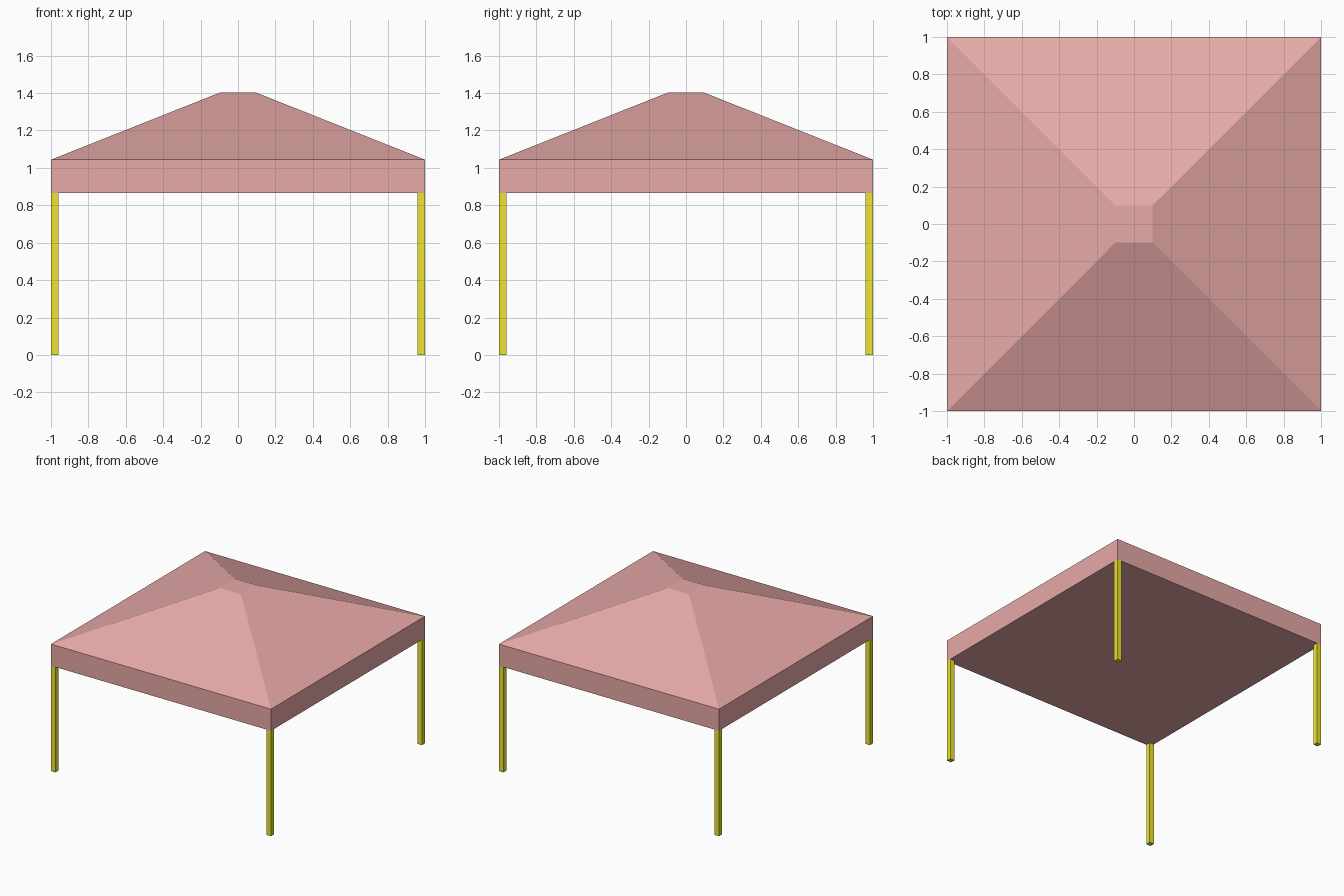
import bpy, bmesh

if "Cube" in bpy.data.objects:
    bpy.data.objects.remove(bpy.data.objects["Cube"])

EAVE_LOW, EAVE_TOP, PEAK = 0.866, 1.044, 1.402
LEG = 0.04


def material(name, color):
    mat = bpy.data.materials.new(name)
    mat.diffuse_color = color
    mat.use_nodes = True
    mat.node_tree.nodes["Principled BSDF"].inputs["Base Color"].default_value = mat.diffuse_color
    return mat


def stacked_prism(name, rings, mat, center=(0, 0)):
    """Closed solid from square rings given as (half_width, z)."""
    bm = bmesh.new()
    loops = [[bm.verts.new((sx * h, sy * h, z))
              for sx, sy in ((-1, -1), (1, -1), (1, 1), (-1, 1))]
             for h, z in rings]
    for low, high in zip(loops, loops[1:]):
        for i in range(4):
            j = (i + 1) % 4
            bm.faces.new((low[i], low[j], high[j], high[i]))
    bm.faces.new(loops[0][::-1])
    bm.faces.new(loops[-1])
    mesh = bpy.data.meshes.new(name)
    bm.to_mesh(mesh)
    bm.free()
    mesh.materials.append(mat)
    obj = bpy.data.objects.new(name, mesh)
    obj.location = (*center, 0)
    bpy.context.collection.objects.link(obj)
    return obj


red = material("canopy_red", (0.8, 0.4, 0.39, 1))
yellow = material("leg_yellow", (0.85, 0.78, 0.03, 1))

# Canopy: straight valance, sloped roof and small flat top
stacked_prism("canopy", [(1, EAVE_LOW), (1, EAVE_TOP), (0.098, PEAK)], red)

# Four square legs flush with the corners
for sy, depth in ((-1, "front"), (1, "back")):
    for sx, side in ((-1, "left"), (1, "right")):
        c = 1 - LEG / 2
        stacked_prism(f"{depth}_{side}_leg",
                      [(LEG / 2, 0), (LEG / 2, EAVE_LOW)], yellow,
                      (sx * c, sy * c))
